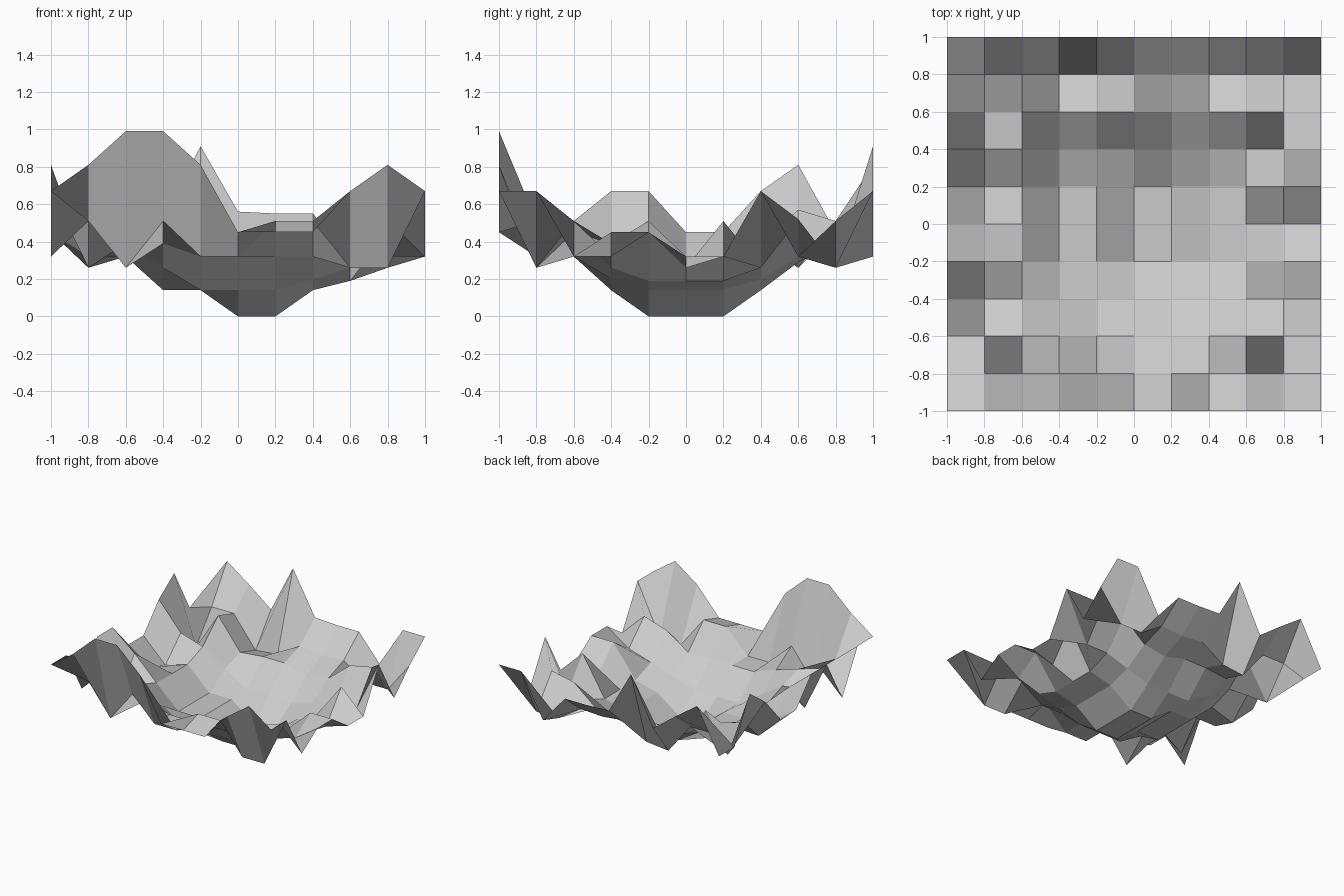
import bpy, bmesh

CELLS = 10

# Ground heights in hundredths: one row per step in y (front to back), x left to right
heights = [
    [67, 81, 99, 99, 81, 45, 45, 45, 67, 81, 67],
    [67, 51, 26, 51, 32, 32, 51, 51, 26, 26, 67],
    [32, 51, 45, 39, 32, 32, 32, 32, 45, 51, 32],
    [67, 26, 39, 26, 14, 14, 14, 20, 26, 32, 45],
    [67, 51, 32, 14, 14, 0, 0, 14, 19, 45, 45],
    [45, 32, 32, 14, 14, 0, 0, 14, 19, 26, 32],
    [45, 26, 32, 14, 14, 0, 0, 14, 19, 51, 32],
    [67, 45, 39, 26, 14, 14, 14, 20, 26, 26, 67],
    [81, 26, 57, 32, 34, 34, 29, 32, 48, 52, 32],
    [45, 51, 51, 26, 28, 40, 38, 39, 26, 26, 51],
    [45, 81, 67, 52, 91, 56, 55, 55, 32, 67, 67],
]

# Terrain sheet: a flat-shaded square grid, each corner lifted to its height
bm = bmesh.new()
bmesh.ops.create_grid(bm, x_segments=CELLS, y_segments=CELLS, size=1)
for v in bm.verts:
    col = round((v.co.x + 1) * CELLS / 2)
    row = round((v.co.y + 1) * CELLS / 2)
    v.co.z = heights[row][col] / 100

mesh = bpy.data.meshes.new("terrain_basin")
bm.to_mesh(mesh)
bm.free()
bpy.context.collection.objects.link(bpy.data.objects.new("terrain_basin", mesh))
